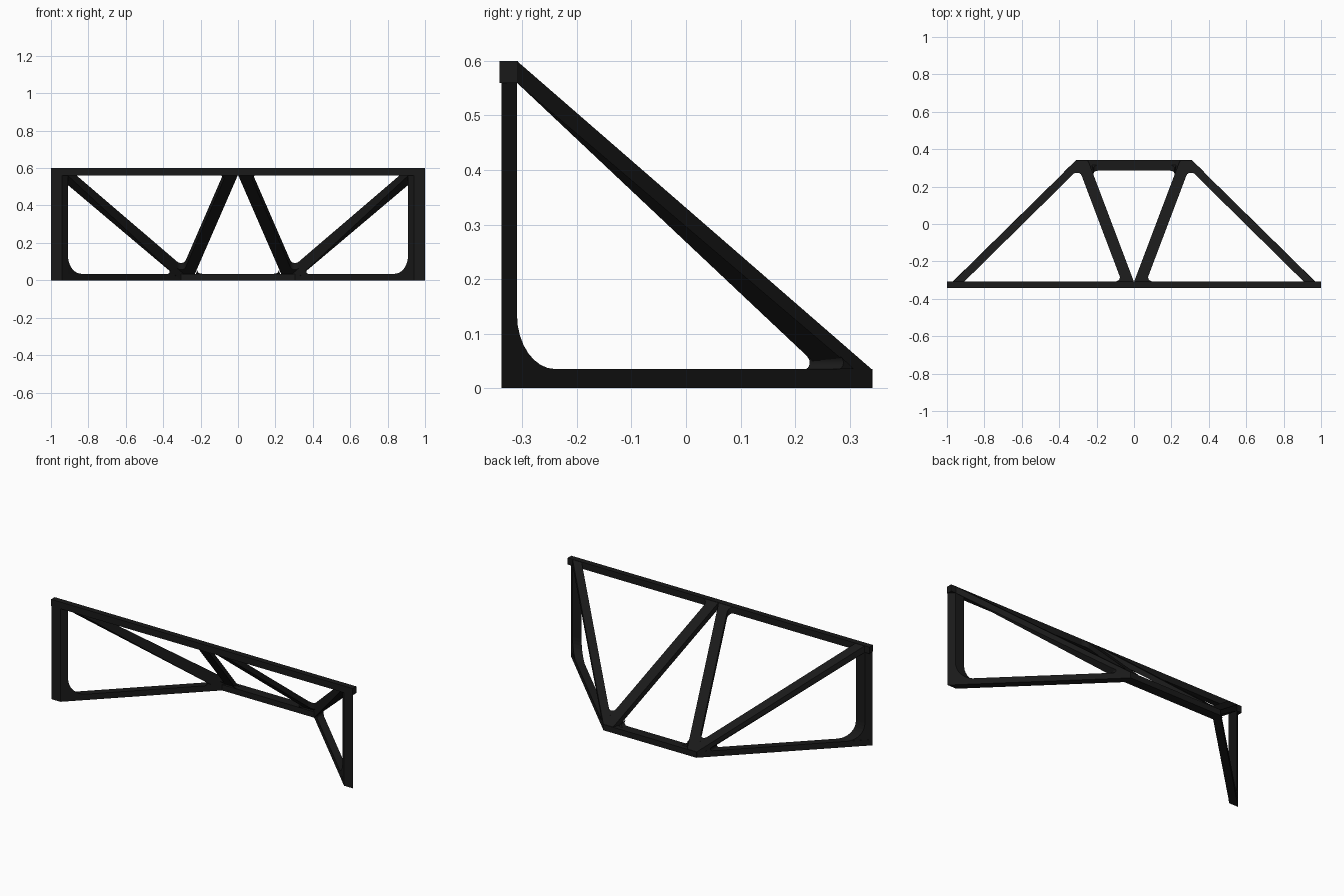
import bpy, bmesh, math
from mathutils import Vector as V

if "Cube" in bpy.data.objects:
    bpy.data.objects.remove(bpy.data.objects["Cube"])

black = bpy.data.materials.new("black_metal")
black.diffuse_color = (0.01, 0.01, 0.01, 1)
black.use_nodes = True
black.node_tree.nodes["Principled BSDF"].inputs["Base Color"].default_value = black.diffuse_color

def O(y):  # x of the side frame's outer face
    return -1 + (y + 0.34) * 1.015

def I(y):  # x of the side frame's inner face
    return O(y) + 0.06

def U(y):  # height of the sloping top plane
    return 0.6 - 0.869 * (y + 0.31)

def finish(name, bm, mirror):
    bmesh.ops.recalc_face_normals(bm, faces=bm.faces)
    me = bpy.data.meshes.new(name)
    bm.to_mesh(me)
    bm.free()
    me.materials.append(black)
    ob = bpy.data.objects.new(name, me)
    bpy.context.collection.objects.link(ob)
    if mirror:
        m = ob.modifiers.new("mirror", 'MIRROR')
        m.use_mirror_merge = False

def prism(name, pts, vec, mirror=True):
    bm = bmesh.new()
    a = [bm.verts.new(V(p)) for p in pts]
    b = [bm.verts.new(V(p) + V(vec)) for p in pts]
    bm.faces.new(a)
    bm.faces.new(b[::-1])
    n = len(a)
    for i in range(n):
        j = (i + 1) % n
        bm.faces.new((a[i], b[i], b[j], a[j]))
    finish(name, bm, mirror)

def hull(name, pts):
    bm = bmesh.new()
    for p in pts:
        bm.verts.new(p)
    bmesh.ops.convex_hull(bm, input=bm.verts)
    finish(name, bm, True)

def fillet(name, c, a, b, r, vec, n=8):
    """Concave gusset in corner c between the edges running to a and b."""
    c, a, b = V(c), V(a), V(b)
    d1, d2 = (a - c).normalized(), (b - c).normalized()
    th = d1.angle(d2)
    t = r / math.tan(th / 2)
    mid = c + (d1 + d2).normalized() * r / math.sin(th / 2)
    r1, r2 = c + d1 * t - mid, c + d2 * t - mid
    w = math.pi - th
    arc = [mid + (r1 * math.sin((1 - k / n) * w) + r2 * math.sin(k / n * w)) / math.sin(w)
           for k in range(n + 1)]
    prism(name, [c] + arc, vec)

# Long top beam and short back bar
prism("top_beam", [(-1, -.342, .6), (-1, -.308, .6), (-1, -.308, .56), (-1, -.342, .56)],
      (2, 0, 0), False)
prism("back_bar", [(-.31, .285, 0), (-.31, .342, 0), (-.31, .342, .035), (-.31, .285, .035)],
      (.62, 0, 0), False)

# Side frames: end post, bottom rail, sloping rail
prism("end_post", [(O(-.34), -.338, 0), (O(-.31), -.31, 0), (I(-.31), -.31, 0), (I(-.34), -.338, 0)],
      (0, 0, .6))
prism("bottom_rail", [(O(-.34), -.338, 0), (O(.34), .34, 0), (I(.34), .34, 0), (I(-.34), -.338, 0)],
      (0, 0, .035))
hull("sloping_rail", [
    (O(-.31), -.31, .6), (I(-.31), -.31, .6), (O(-.31), -.31, .56), (I(-.31), -.31, .56),
    (O(.34), .34, U(.34)), (I(.34), .34, U(.34)), (O(.34), .34, .007), (I(.28), .28, .004),
    (I(.34), .34, .004)])
fillet("post_gusset", (O(-.31), -.31, .035), (O(.2), .2, .035), (O(-.31), -.31, .5),
       .1, (.06, 0, 0))
fillet("rail_gusset", (I(.246), .246, .035), (I(0), 0, .035), (I(-.3), -.3, .555),
       .012, (0, .062, 0))

# V braces in the sloping plane
def bo(y):
    return -.065 - .378 * (y + .31)

def P(x, y):
    return (x, y, U(y))

D = (0, 0, -.036)
prism("brace", [P(0, -.31), P(bo(-.31), -.31), P(bo(.338), .338), P(bo(.338) + .065, .338)], D)

# Rounded corners of the sloping openings
fillet("tip_gusset", P(-.294, .296), P(I(0), 0), P(bo(0), 0), .025, D)
fillet("top_gusset", P(bo(-.308), -.308), P(-.5, -.308), P(bo(0), 0), .03, D)
bi = bo(.285) + .065
fillet("back_gusset", (bi, .285, .035), (0, .285, .035), (bo(0) + .065, 0, U(0) - .03), .025,
       (0, .03, 0))
